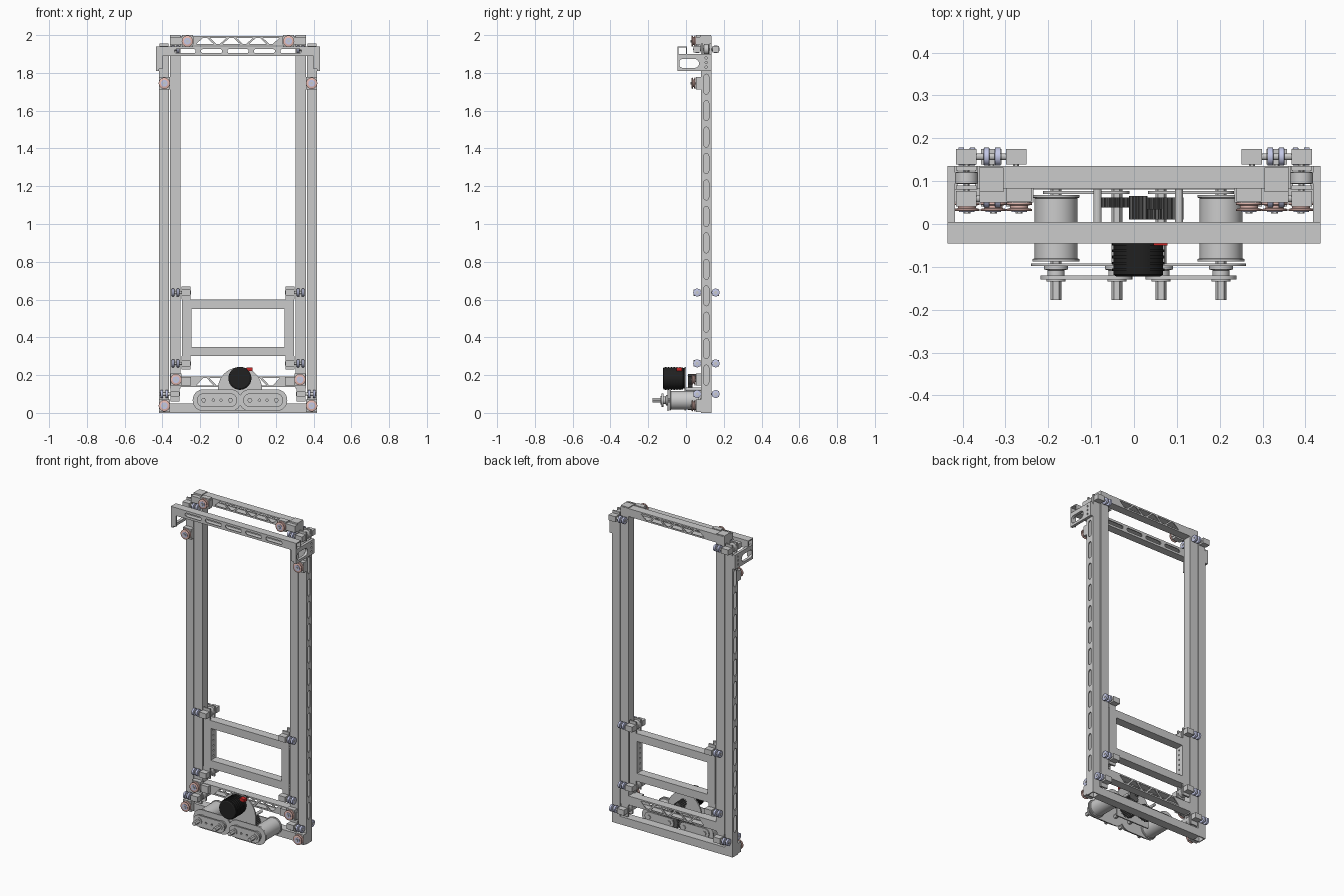
import bpy, bmesh
from math import sin, cos, pi

if "Cube" in bpy.data.objects:
    bpy.data.objects.remove(bpy.data.objects["Cube"])

def material(name, c):
    m = bpy.data.materials.new(name)
    m.diffuse_color = (*c, 1)
    m.use_nodes = True
    m.node_tree.nodes["Principled BSDF"].inputs["Base Color"].default_value = m.diffuse_color
    return m

BLACK = material("black", (0.015, 0.015, 0.015))
BLUE = material("blue_bearing", (0.55, 0.58, 0.8))
RED = material("pale_red", (0.8, 0.5, 0.45))
WIRE = material("red_wire", (0.6, 0.02, 0.02))
DARK = material("dark_gear", (0.12, 0.12, 0.12))

def place(axis, u, v, w):
    return {'x': (w, u, v), 'y': (u, w, v), 'z': (u, v, w)}[axis]

def add_rings(bm, rings):
    rs = [[bm.verts.new(p) for p in r] for r in rings]
    n = len(rs[0])
    for a, b in zip(rs, rs[1:]):
        for i in range(n):
            bm.faces.new((a[i], a[(i + 1) % n], b[(i + 1) % n], b[i]))
    bm.faces.new(rs[0][::-1])
    bm.faces.new(rs[-1])

def finish(bm, name, mat=None):
    bmesh.ops.recalc_face_normals(bm, faces=bm.faces[:])
    me = bpy.data.meshes.new(name)
    bm.to_mesh(me)
    bm.free()
    me.shade_smooth()
    me.set_sharp_from_angle(angle=0.5)
    ob = bpy.data.objects.new(name, me)
    bpy.context.collection.objects.link(ob)
    if mat:
        me.materials.append(mat)
    return ob

def prisms(name, items, mat=None):
    """items: (axis, 2D outline, low, high)"""
    bm = bmesh.new()
    for axis, pts, lo, hi in items:
        add_rings(bm, [[place(axis, u, v, w) for u, v in pts] for w in (lo, hi)])
    return finish(bm, name, mat)

def rect(u0, u1, v0, v1):
    return [(u0, v0), (u1, v0), (u1, v1), (u0, v1)]

def box(name, x0, x1, y0, y1, z0, z1, mat=None):
    return prisms(name, [('z', rect(x0, x1, y0, y1), z0, z1)], mat)

def circle(u, v, r, n=32):
    return [(u + r * cos(2 * pi * i / n), v + r * sin(2 * pi * i / n)) for i in range(n)]

def capsule(u, v, h, r, upright=False, n=8):
    pts = []
    for k in (0, 1):
        for i in range(n + 1):
            a = -pi / 2 + pi * k + pi * i / n
            pts.append(((1 - 2 * k) * h + r * cos(a), r * sin(a)))
    return [(u - q, v + p) if upright else (u + p, v + q) for p, q in pts]

def lathe(name, axis, u, v, prof, mat=None, n=32):
    bm = bmesh.new()
    add_rings(bm, [[place(axis, a, b, w) for a, b in circle(u, v, r, n)] for w, r in prof])
    return finish(bm, name, mat)

def cut(ob, items):
    c = prisms("cutter", items)
    m = ob.modifiers.new("cut", 'BOOLEAN')
    m.operation, m.object, m.solver = 'DIFFERENCE', c, 'EXACT'
    dg = bpy.context.evaluated_depsgraph_get()
    me = bpy.data.meshes.new_from_object(ob.evaluated_get(dg))
    ob.modifiers.clear()
    ob.data = me
    me.set_sharp_from_angle(angle=0.5)
    bpy.data.objects.remove(c)
    return ob

def tube(name, axis, pts, lo, hi, t=0.006):
    (u0, v0), _, (u1, v1), _ = pts
    ob = prisms(name, [(axis, pts, lo, hi)])
    return cut(ob, [(axis, rect(u0 + t, u1 - t, v0 + t, v1 - t), lo - .01, hi + .01)])

Y0, Y1 = 0.08, 0.135

# Outer stage: bottom rail, slotted uprights, top front bar with end brackets
tube("bottom_rail", 'x', rect(Y0, Y1, 0, .05), -.365, .365)
bar = tube("top_front_bar", 'x', rect(-.045, .005, 1.89, 1.94), -.435, .435)
cut(bar, [('y', capsule(-.28 + .14 * i, 1.915, .045, .011), -.1, .1) for i in range(5)])
for s in (-1, 1):
    def span(a, b):
        return (min(s * a, s * b), max(s * a, s * b))
    o = tube("outer_upright", 'z', rect(*span(.365, .418), Y0, Y1), 0, 1.89)
    wall = span(.40, .45)
    cut(o, [('x', capsule(.1075, 1.74 - .14 * i, .04, .013, True), *wall) for i in range(12)])
    g = prisms("top_bracket", [('x', [(-.045, 1.81), (.135, 1.81), (.135, 1.9), (-.045, 1.9)], *span(.418, .435))])
    cut(g, [('x', capsule(.015, 1.85, .03, .024), *span(.4, .45)),
            *[('x', circle(.107, z, .006, 12), *span(.4, .45)) for z in (1.83, 1.855, 1.88)]])
    box("top_bracket_front", *span(.40, .435), -.045, -.035, 1.82, 1.89)

# Inner stage: uprights, two truss crossbars
def truss(name, z0, z1):
    ob = tube(name, 'x', rect(Y0 + .003, Y1, z0, z1), -.36, .36, .005)
    tris = []
    for i in range(6):
        x, a, b = -.175 + .07 * i, z0 + .009, z1 - .009
        if i % 2:
            a, b = b, a
        tris.append(('y', [(x - .045, a), (x + .045, a), (x + .01, b), (x - .01, b)], 0, .2))
    cut(ob, tris)

truss("inner_top_truss", 1.945, 1.995)
truss("inner_bottom_truss", .137, .193)
for s in (-1, 1):
    def span(a, b):
        return (min(s * a, s * b), max(s * a, s * b))
    tube("inner_upright", 'z', rect(*span(.304, .36), Y0, Y1), .13, 1.945)
    box("inner_top_block", *span(.305, .36), .075, .132, 1.945, 2.0)
    lathe("inner_top_bolt", 'z', s * .33, .107, [(1.99, .014), (2.0, .014)])
    box("inner_top_plate", *span(.235, .36), .05, .083, 1.95, 1.99)
    box("inner_bottom_plate", *span(.25, .36), .06, .083, .145, .19)

# Carriage: rectangular frame of tubes
for z in (.30, .55):
    tube("carriage_rail", 'x', rect(Y0, Y1, z, z + .05), -.297, .297)
for s in (-1, 1):
    p = tube("carriage_post", 'z', rect(s * .271 - .026, s * .271 + .026, Y0, Y1), .35, .55)
    cut(p, [('x', circle(.107, .37 + .032 * i, .005, 10), -.4, .4) for i in range(6)])

# Bearing blocks: front and back wheel pairs plus a centre roller between ears
def bearing_block(name, s, xc, xw, z, z0, z1):
    xs = sorted((s * (xc - .024), s * (xc + .024)))
    for y in (Y0, Y1 - .01):
        box(name + "_ear", *xs, y, y + .01, z0, z1)
    lathe(name + "_side_roller", 'y', s * xc, z, [(.093, .02), (.095, .027), (.12, .027), (.122, .02)])
    lathe(name + "_roller_axle", 'y', s * xc, z, [(.05, .007), (.165, .007)], n=6)
    for y in (.059, .157):
        box(name + "_housing", *xs, y - .018, y + .018, z - .017, z + .017)
        a, b = sorted((s * xc, s * (xw + .022 * (1 if xw > xc else -1))))
        lathe(name + "_axle", 'x', y, z, [(a, .008), (b, .008)], n=12)
        for d in (-.013, .013):
            w = s * xw + d
            lathe(name + "_wheel", 'x', y, z, [(w - .007, .018), (w - .006, .021), (w + .006, .021), (w + .007, .018)], BLUE, 24)

# Flanged cord pulleys on square mounts
def pulley(s, x, z):
    lathe("pulley", 'y', s * x, z, [(.030, .028), (.031, .030), (.035, .030), (.037, .021),
          (.043, .021), (.045, .030), (.05, .030)], RED)
    lathe("pulley_bearing", 'y', s * x, z, [(.028, .018), (.031, .018)], BLUE, 24)
    lathe("pulley_bolt", 'y', s * x, z, [(.024, .008), (.08, .008)], n=6)
    box("pulley_mount", s * x - .029, s * x + .029, .052, .084, z - .032, z + .032)

for s in (-1, 1):
    bearing_block("outer_top_block", s, .391, .331, 1.925, 1.885, 1.955)
    bearing_block("inner_low_block", s, .333, .39, .10, .06, .137)
    bearing_block("carriage_top_block", s, .275, .331, .637, .60, .67)
    bearing_block("carriage_low_block", s, .275, .331, .262, .23, .30)
    for x, z in ((.39, 1.745), (.39, .038), (.328, .176), (.268, 1.968)):
        pulley(s, x, z)

# Winch gearbox: plates, drums, shafts
ZS = .067
for xd, xg in ((-.182, -.04), (.203, .063)):
    mid, half = (xd + xg) / 2, abs(xd - xg) / 2
    prisms("winch_face_plate", [('y', capsule(mid, ZS, half, .058, n=14), -.098, -.092)])
    p = prisms("winch_outer_plate", [('y', capsule(mid, ZS, half, .036, n=14), -.13, -.12)])
    cut(p, [('y', circle(mid + d, ZS + .0, .006, 12), -.2, 0) for d in (-.02, .02)])
    prisms("winch_back_plate", [('y', capsule(mid, ZS, half, .03, n=14), .07, .077)])
    lathe("drum", 'y', xd, ZS, [(.068, .055), (.062, .055), (.06, .05), (-.08, .05), (-.082, .055), (-.088, .055)], n=40)
    for x in (xd, xg):
        lathe("shaft_hub", 'y', x, ZS, [(-.12, .02), (-.108, .02), (-.106, .028), (-.098, .028)])
        lathe("bearing_ring", 'y', x, ZS, [(-.134, .022), (-.13, .022)])
        lathe("hex_shaft", 'y', x, ZS, [(-.177, .013), (.082, .013)], n=6)

prisms("gearbox_plate", [('y', [(.127, .012), *[(.01 + .117 * cos(pi * i / 24), .125 + .117 * sin(pi * i / 24))
       for i in range(25)], (-.107, .012)], -.008, .0)])
for x in (-.085, .105):
    lathe("plate_standoff", 'y', x, .125, [(-.008, .009), (.083, .009)], n=12)

# Spur gears
def gear(x, z, r, y0, y1, teeth):
    pts = []
    for i in range(teeth * 4):
        a = 2 * pi * i / (teeth * 4)
        q = r if i % 4 < 2 else r - .006
        pts.append((x + q * cos(a), z + q * sin(a)))
    prisms("spur_gear", [('y', pts, y0, y1)], DARK)

gear(.01, .185, .022, .01, .065, 12)
gear(-.04, ZS, .052, .038, .062, 30)
gear(.063, ZS, .052, .01, .062, 30)
gear(.03, .15, .035, .01, .035, 20)

# Motor with end cap and wire terminal
lathe("motor", 'y', .01, .183, [(-.122, .052), (-.118, .058), (-.016, .058), (-.014, .054), (-.008, .054)], BLACK, 40)
prisms("motor_fins", [('y', circle(.01, .183, .061, 40), w, w + .006) for w in (-.11, -.095, -.08, -.065, -.05, -.035)], BLACK)
box("wire_terminal", .045, .078, -.05, -.02, .222, .24, WIRE)
